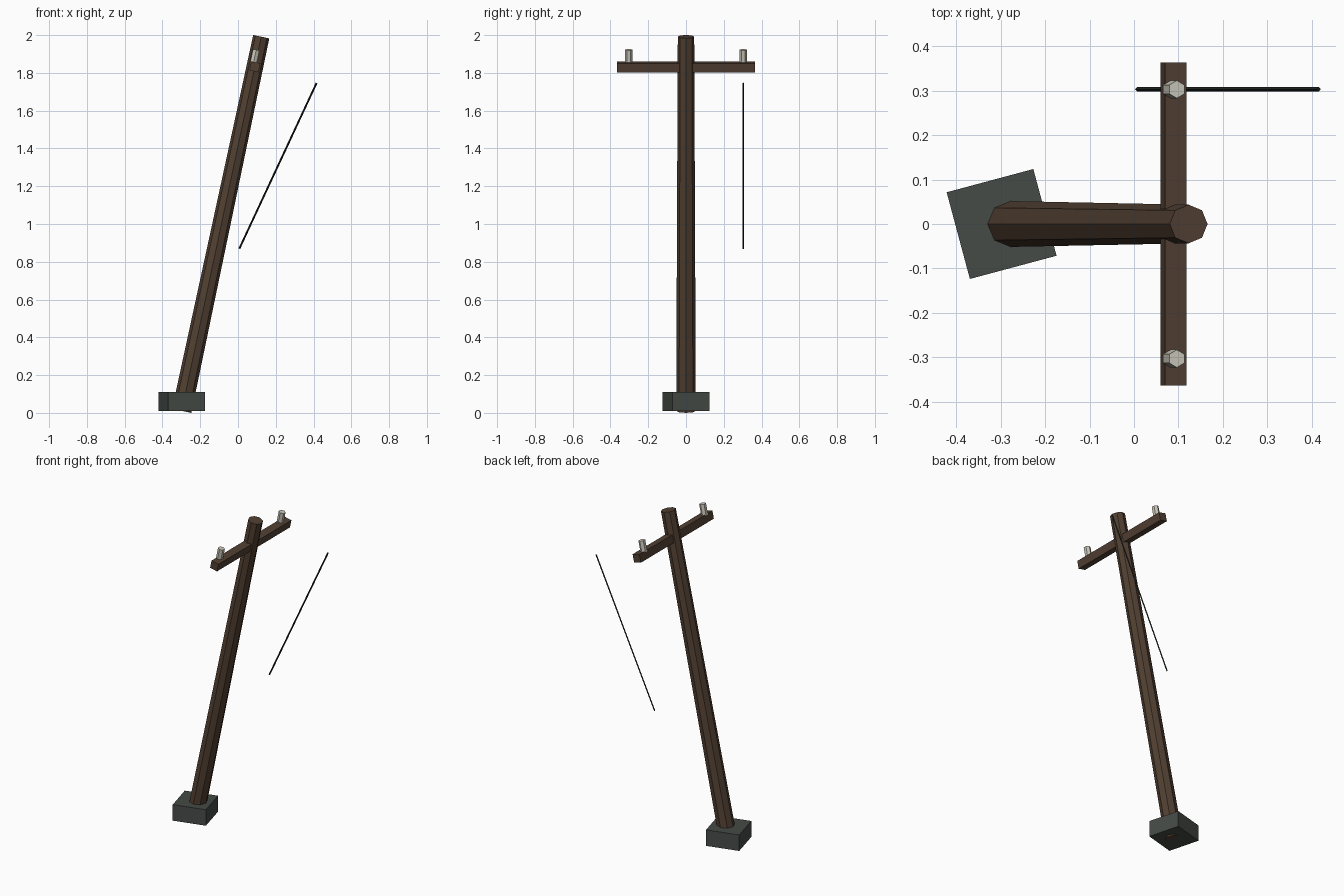
import bpy
from math import radians, sin, cos
from mathutils import Vector

cube = bpy.data.objects.get("Cube")
if cube:
    bpy.data.objects.remove(cube)


def material(name, color):
    mat = bpy.data.materials.new(name)
    mat.use_nodes = True
    mat.diffuse_color = (*color, 1)
    mat.node_tree.nodes["Principled BSDF"].inputs["Base Color"].default_value = (*color, 1)
    return mat


wood = material("dark brown wood", (0.084, 0.051, 0.032))
stone = material("dark grey concrete", (0.060, 0.070, 0.062))
ceramic = material("pale ceramic", (0.61, 0.585, 0.50))
rubber = material("black wire", (0.013, 0.017, 0.014))

LEAN = radians(12)
foot = Vector((-0.298, 0, 0.0108))
axis = Vector((sin(LEAN), 0, cos(LEAN)))
POLE_LENGTH = 2.025


def finish(name, mat):
    obj = bpy.context.object
    obj.name = name
    obj.data.materials.append(mat)
    return obj


def rod(name, mat, sides, r1, r2, length, center, tilt):
    bpy.ops.mesh.primitive_cone_add(vertices=sides, radius1=r1, radius2=r2, depth=length,
                                    location=center, rotation=(0, tilt, 0))
    return finish(name, mat)


def box(name, mat, size, center, rotation):
    bpy.ops.mesh.primitive_cube_add(size=1, location=center, rotation=rotation)
    obj = finish(name, mat)
    obj.scale = size
    return obj


# Footing block, turned on the ground
box("footing", stone, (0.202, 0.202, 0.101), (foot.x, 0, 0.0605), (0, 0, radians(15)))

# Leaning tapered pole
rod("pole", wood, 8, 0.052, 0.0435, POLE_LENGTH, foot + axis * POLE_LENGTH / 2, LEAN)

# Crossarm through the pole
arm = foot + axis * 1.862
box("crossarm", wood, (0.049, 0.728, 0.049), arm, (0, LEAN, 0))

# Insulators on both ends of the arm
for side, y in (("front", -0.303), ("back", 0.303)):
    rod(side + "_insulator", ceramic, 6, 0.02, 0.02, 0.07,
        (arm.x, y, arm.z + 0.056), LEAN)

# Loose hanging wire
rod("wire", rubber, 4, 0.005, 0.005, 0.968, (0.2115, 0.303, 1.308), radians(25))
